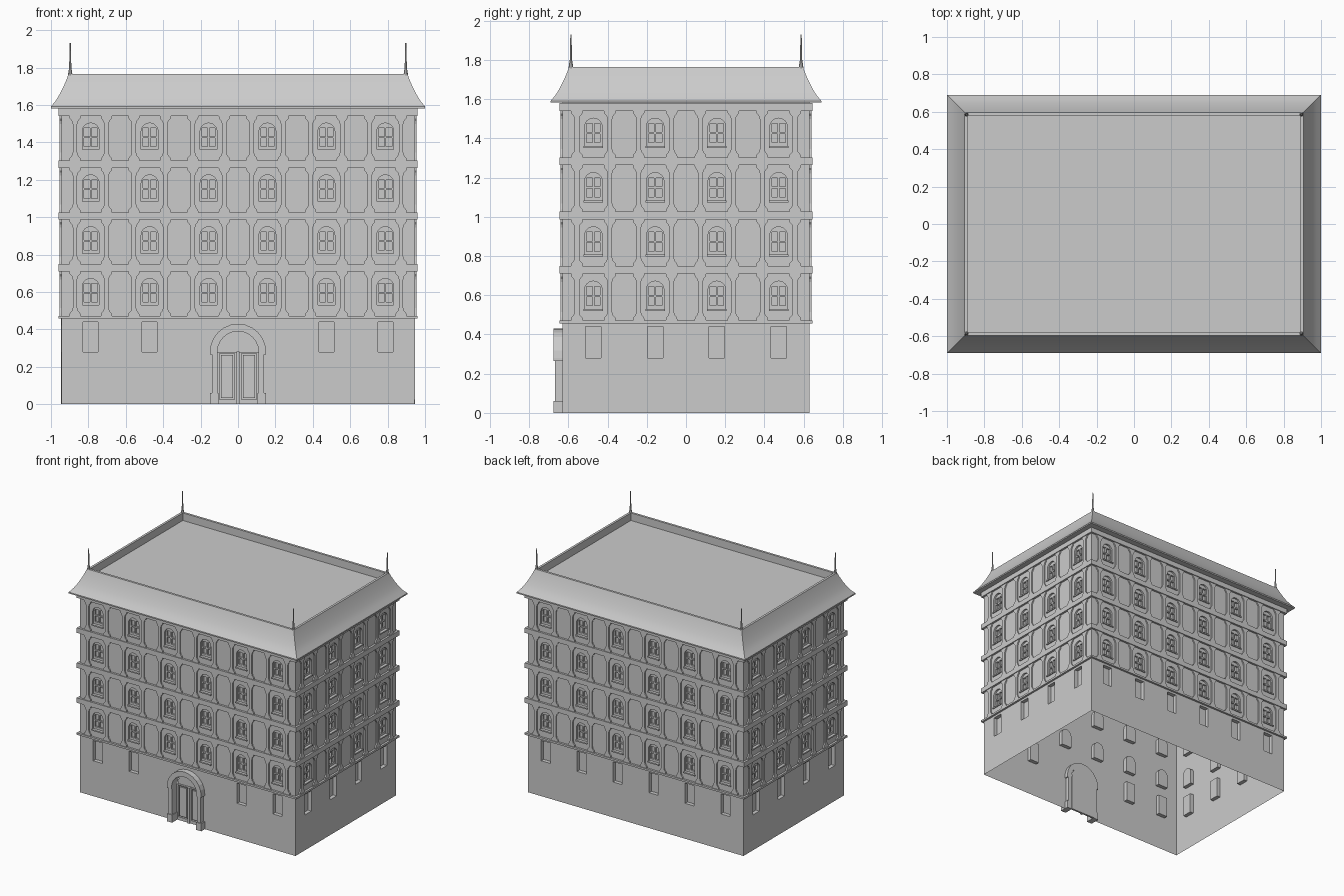
import bpy, bmesh
from math import pi, sin, cos
from mathutils import Matrix

if "Cube" in bpy.data.objects:
    bpy.data.objects.remove(bpy.data.objects["Cube"])

S = 0.1575                       # bay spacing
HX, HY = 6 * S, 4 * S            # wall half sizes
FLOORS = [0.472 + 0.277 * i for i in range(4)]
PANEL_H = 0.238


def rect(u0, u1, v0, v1):
    return [(u0, v0), (u1, v0), (u1, v1), (u0, v1)]


def arc(r, v, n=12, rev=False):
    pts = [(r * cos(pi * i / n), v + r * sin(pi * i / n)) for i in range(n + 1)]
    return pts[::-1] if rev else pts


def arch(r, v0, spring, u=0):
    pts = [(-r, v0), (r, v0)] + arc(r, spring)
    return [(x + u, z) for x, z in pts]


def plate(outlines, d0, d1, fill='BOTH'):
    """Flat outline with holes, given thickness from depth d0 to d1."""
    cu = bpy.data.curves.new("tmp", 'CURVE')
    cu.dimensions = '2D'
    cu.fill_mode = fill
    cu.extrude = (d1 - d0) / 2
    for pts in outlines:
        sp = cu.splines.new('POLY')
        sp.points.add(len(pts) - 1)
        for p, (u, v) in zip(sp.points, pts):
            p.co = (u, v, 0, 1)
        sp.use_cyclic_u = True
    ob = bpy.data.objects.new("tmp", cu)
    bpy.context.collection.objects.link(ob)
    bpy.context.view_layer.update()
    deps = bpy.context.evaluated_depsgraph_get()
    me = bpy.data.meshes.new_from_object(ob.evaluated_get(deps))
    bpy.data.objects.remove(ob)
    bpy.data.curves.remove(cu)
    me.transform(Matrix.Translation((0, 0, (d0 + d1) / 2)))
    if d0 == d1 and me.polygons and me.polygons[0].normal.z < 0:
        me.flip_normals()
    return me


def merged(name, parts):
    bm = bmesh.new()
    for p in parts:
        me = plate(*p)
        bm.from_mesh(me)
        bpy.data.meshes.remove(me)
    bmesh.ops.remove_doubles(bm, verts=bm.verts, dist=1e-5)
    me = bpy.data.meshes.new(name)
    bm.to_mesh(me)
    bm.free()
    for poly in me.polygons:
        poly.use_smooth = False
    return me


def place(name, me, mat=Matrix()):
    ob = bpy.data.objects.new(name, me)
    bpy.context.collection.objects.link(ob)
    ob.matrix_world = mat
    return ob


def side(k):
    """Matrix from facade space (across, up, outward) to the world."""
    d = HX if k % 2 else HY
    return (Matrix.Rotation(k * pi / 2, 4, 'Z') @ Matrix.Translation((0, -d, 0))
            @ Matrix.Rotation(pi / 2, 4, 'X'))


# Arched upper window: reveal, glass, four-pane frame, sill
WIN = arch(0.045, 0.058, 0.155)
panes = [rect(a, a + 0.03, b, b + 0.044) for a in (-0.035, 0.005) for b in (0.075, 0.129)]
window = merged("arched_window", [
    ([WIN], -0.03, 0, 'NONE'),
    ([WIN], -0.03, -0.03),
    ([WIN] + panes, -0.028, -0.014),
    ([rect(-0.05, 0.05, 0.048, 0.058)], 0, 0.008)])

# Plain ground window: reveal and glass
GWIN = rect(-0.04, 0.04, 0.28, 0.44)
ground_window = merged("ground_window", [
    ([GWIN], -0.03, 0, 'NONE'), ([GWIN], -0.03, -0.03)])

# Pilaster with flared ends
half = [(0.03, 0), (0.028, 0.014), (0.017, 0.026), (0.012, 0.042)]
right = half + [(u, PANEL_H - v) for u, v in half[::-1]]
pilaster = merged("pilaster", [(
    [right + [(-u, v) for u, v in right[::-1]]], 0, 0.01)])

for k, face in enumerate(("front", "right", "back", "left")):
    M = side(k)
    n = 4 if k % 2 else 6
    W = n * S
    centres = [i * S for i in range(1 - n, n, 2)]
    ground = [u for u in centres if k != 0 or abs(u) > 2 * S]

    # Wall sheet with openings, door notch on the front
    outer = rect(-W, W, 0, 1.585)
    if k == 0:
        outer = ([(-W, 0), (-0.11, 0)] + arc(0.11, 0.28, rev=True)
                 + [(0.11, 0), (W, 0), (W, 1.585), (-W, 1.585)])
    holes = [[(a + u, b + z) for a, b in WIN] for u in centres for z in FLOORS]
    holes += [[(a + u, b) for a, b in GWIN] for u in ground]
    place(face + "_wall", merged("wall", [([outer] + holes, 0, 0)]), M)

    # String courses between the storeys
    e = W + (0 if k % 2 else 0.016)
    bands = [(0.457, 0.472)] + [(z + PANEL_H, z + 0.277) for z in FLOORS]
    place(face + "_string_courses", merged("bands", [
        ([rect(-e, e, a, b)], 0, 0.016) for a, b in bands]), M)

    for u in ground:
        place(face + "_ground_window", ground_window, M @ Matrix.Translation((u, 0, 0)))
    for z in FLOORS:
        for u in centres:
            place(face + "_window", window, M @ Matrix.Translation((u, z, 0)))
            for s in (-0.084, 0.084):
                place(face + "_pilaster", pilaster, M @ Matrix.Translation((u + s, z, 0)))

# Doorway: stone arch, jambs, plinths
F = side(0)
place("door_arch", merged("door_arch", [
    ([[(0.15, 0.265), (0.15, 0.28)] + arc(0.15, 0.28)[1:] + [(-0.15, 0.265), (-0.11, 0.265)]
      + arc(0.11, 0.28, rev=True) + [(0.11, 0.265)]], -0.03, 0.045)]), F)
jambs = []
for s in (-1, 1):
    jambs += [([rect(s * 0.11, s * 0.14, 0.06, 0.265)], -0.03, 0.038),
              ([rect(s * 0.105, s * 0.15, 0, 0.06)], -0.03, 0.045)]
place("door_jambs", merged("door_jambs", jambs), F)

# Door leaves with raised panels, centre post and transom
leaf = [rect(-0.098, -0.018, 0.025, 0.272), rect(0.018, 0.098, 0.025, 0.272)]
inner = [rect(-0.09, -0.026, 0.033, 0.264), rect(0.026, 0.09, 0.033, 0.264)]
place("door", merged("door", [
    ([arch(0.11, 0, 0.28)], -0.035, -0.035),
    ([rect(-0.11, 0.11, 0, 0.28)] + leaf, -0.035, -0.02),
    (inner, -0.035, -0.024),
    ([rect(-0.008, 0.008, 0, 0.282)], -0.035, -0.01)]), F)

# Roof: flared concave skirt, parapet lip and sunken flat deck
profile = [(0.04, 1.582), (0.1, 1.582), (0.1, 1.592), (0.075, 1.622), (0.053, 1.658),
           (0.034, 1.696), (0.016, 1.738), (0.006, 1.765), (-0.012, 1.765), (-0.012, 1.705)]
bm = bmesh.new()
rings = []
for o, z in profile:
    x, y = 0.9 + o, 0.59 + o
    rings.append([bm.verts.new((a * x, b * y, z)) for a, b in ((-1, -1), (1, -1), (1, 1), (-1, 1))])
for a, b in zip(rings, rings[1:]):
    for i in range(4):
        j = (i + 1) % 4
        bm.faces.new((a[i], a[j], b[j], b[i]))
bm.faces.new(rings[-1])
me = bpy.data.meshes.new("roof")
bm.to_mesh(me)
bm.free()
roof = place("roof", me)
bpy.context.view_layer.objects.active = roof
roof.select_set(True)
bpy.ops.object.shade_smooth_by_angle(angle=0.5)

# Corner finials: flared foot and thin spike
bm = bmesh.new()
for r1, r2, z0, z1 in ((0.013, 0.006, 1.755, 1.80), (0.006, 0.003, 1.80, 1.93)):
    bmesh.ops.create_cone(bm, cap_ends=True, segments=8, radius1=r1, radius2=r2, depth=z1 - z0,
                          matrix=Matrix.Translation((0, 0, (z0 + z1) / 2)))
me = bpy.data.meshes.new("finial")
bm.to_mesh(me)
bm.free()
for x in (-0.897, 0.897):
    for y in (-0.587, 0.587):
        place("finial", me, Matrix.Translation((x, y, 0)))
